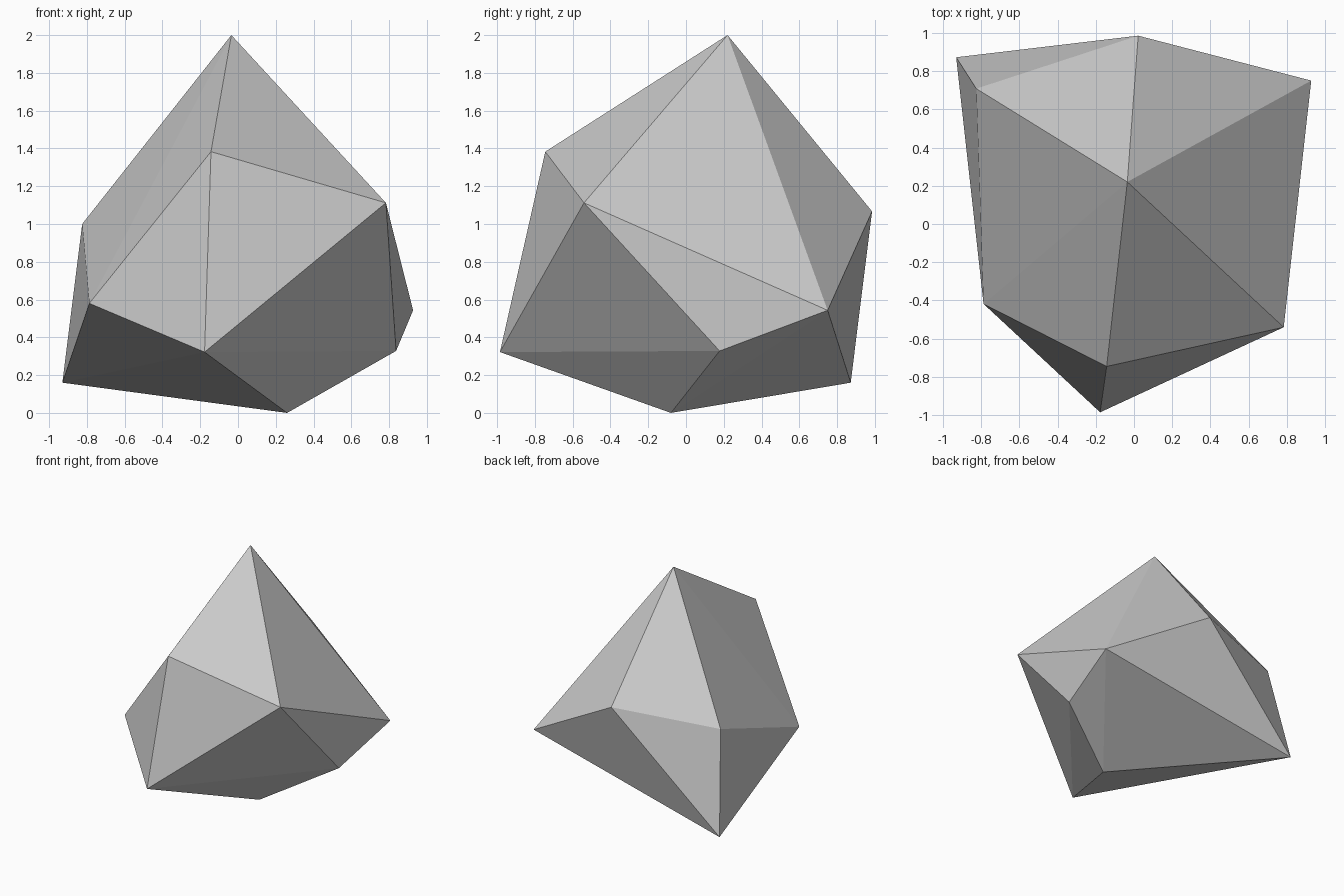
import bpy
import bmesh

default = bpy.data.objects.get("Cube")
if default:
    bpy.data.objects.remove(default, do_unlink=True)

# Single stone colour
stone = bpy.data.materials.new("stone_grey")
stone.use_nodes = True
colour = (0.6, 0.6, 0.6, 1.0)
stone.diffuse_color = colour
shader = stone.node_tree.nodes["Principled BSDF"]
shader.inputs["Base Color"].default_value = colour
shader.inputs["Roughness"].default_value = 0.9

# Corner points of the faceted boulder
corners = {
    "peak": (-0.035, 0.22, 2.0),
    "front_shoulder": (-0.143, -0.745, 1.383),
    "left_shoulder": (0.783, -0.54, 1.112),
    "right_front_edge": (-0.787, -0.418, 0.58),
    "front_toe": (-0.177, -0.985, 0.322),
    "foot": (0.26, -0.08, 0.0),
    "right_back_toe": (-0.93, 0.872, 0.16),
    "right_back_shoulder": (-0.825, 0.708, 1.0),
    "left_back_edge": (0.927, 0.75, 0.543),
    "left_toe": (0.837, 0.178, 0.328),
    "back_shoulder": (0.022, 0.985, 1.067),
}

# Boulder: flat facets wrapped around the corners
bm = bmesh.new()
for point in corners.values():
    bm.verts.new(point)
bmesh.ops.convex_hull(bm, input=bm.verts[:])
bmesh.ops.recalc_face_normals(bm, faces=bm.faces[:])
for face in bm.faces:
    face.smooth = False

mesh = bpy.data.meshes.new("boulder")
bm.to_mesh(mesh)
bm.free()
mesh.materials.append(stone)
boulder = bpy.data.objects.new("boulder", mesh)
bpy.context.collection.objects.link(boulder)
